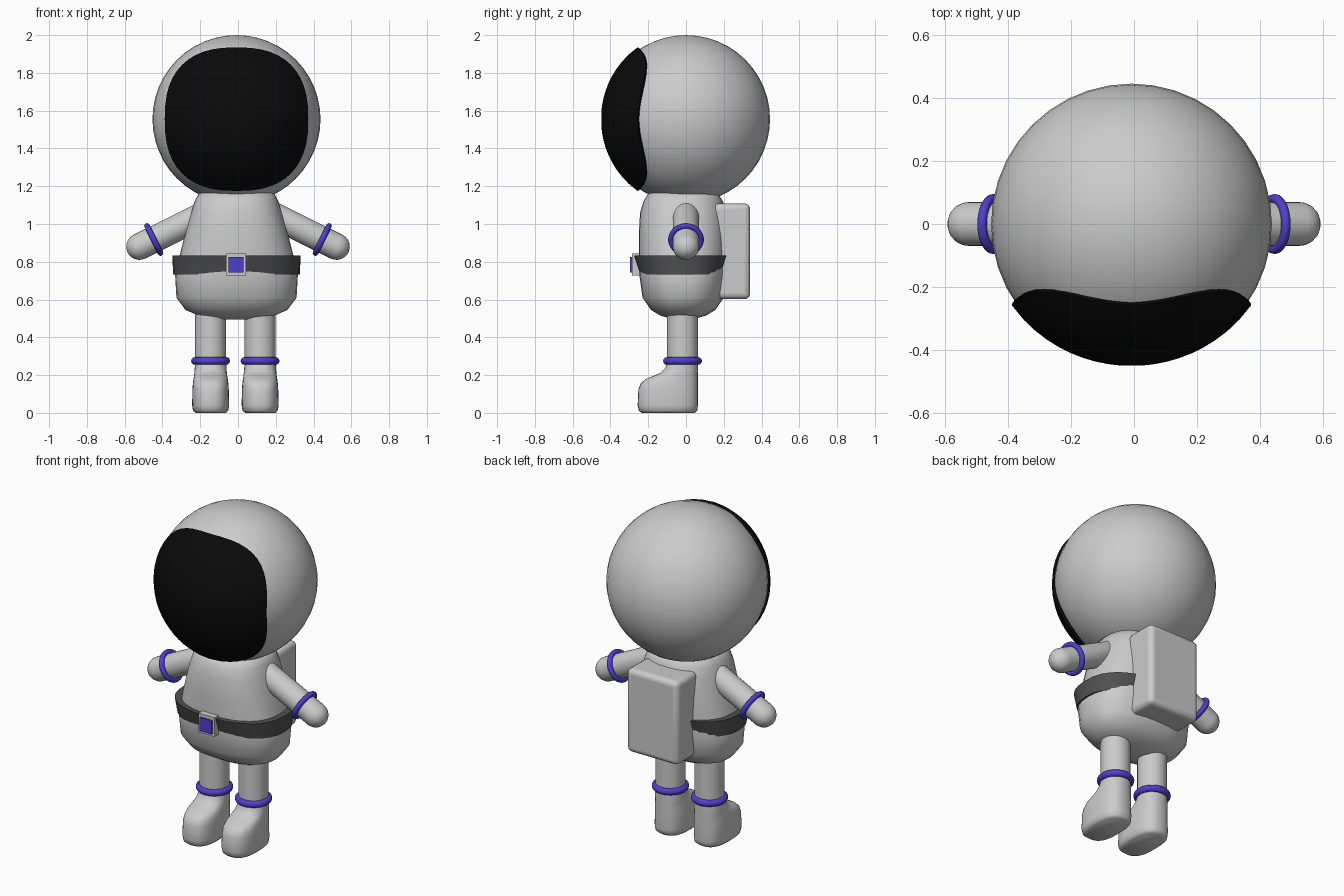
import bpy, bmesh, math
from mathutils import Vector, Matrix

if "Cube" in bpy.data.objects:
    bpy.data.objects.remove(bpy.data.objects["Cube"])

CX = -0.008  # body centre line


def material(name, rgb):
    m = bpy.data.materials.new(name)
    m.diffuse_color = (*rgb, 1)
    m.use_nodes = True
    m.node_tree.nodes["Principled BSDF"].inputs["Base Color"].default_value = m.diffuse_color
    return m


BLACK = material("black", (0.003, 0.003, 0.003))
DARK = material("dark_grey", (0.08, 0.08, 0.08))
PURPLE = material("purple", (0.08, 0.05, 0.6))


def finish(ob, name, mat=None, angle=50):
    ob.name = name
    if mat:
        ob.data.materials.append(mat)
    bpy.ops.object.select_all(action='DESELECT')
    ob.select_set(True)
    bpy.context.view_layer.objects.active = ob
    bpy.ops.object.shade_smooth_by_angle(angle=math.radians(angle))
    return ob


def skin(name, rings, mat=None, matrix=None, angle=50, closed=False):
    """Bridge equal-length rings of points; cap the ends or close the loop."""
    bm = bmesh.new()
    vs = [[bm.verts.new(p) for p in r] for r in rings]
    n = len(vs[0])
    pairs = list(zip(vs, vs[1:])) + ([(vs[-1], vs[0])] if closed else [])
    for a, b in pairs:
        for i in range(n):
            j = (i + 1) % n
            bm.faces.new((a[i], a[j], b[j], b[i]))
    if not closed:
        bm.faces.new(vs[0][::-1])
        bm.faces.new(vs[-1])
    bmesh.ops.recalc_face_normals(bm, faces=bm.faces)
    if matrix:
        bm.transform(matrix)
    me = bpy.data.meshes.new(name)
    bm.to_mesh(me)
    bm.free()
    ob = bpy.data.objects.new(name, me)
    bpy.context.collection.objects.link(ob)
    return finish(ob, name, mat, angle)


def oval(z, cx, cy, hx, hy, p=2.0, n=32):
    """Superellipse ring at height z."""
    pts = []
    for i in range(n):
        c, s = math.cos(math.tau * i / n), math.sin(math.tau * i / n)
        pts.append(Vector((cx + hx * math.copysign(abs(c) ** (2 / p), c),
                           cy + hy * math.copysign(abs(s) ** (2 / p), s), z)))
    return pts


def box(name, x, y, z, bevel, mat=None):
    bpy.ops.mesh.primitive_cube_add(size=1, location=[sum(r) / 2 for r in (x, y, z)])
    ob = bpy.context.object
    ob.data.transform(Matrix.Diagonal([r[1] - r[0] for r in (x, y, z)] + [1]))
    if bevel:
        b = ob.modifiers.new("bevel", 'BEVEL')
        b.width, b.segments = bevel, 4
    return finish(ob, name, mat)


def band(name, loc, direction, major, minor):
    bpy.ops.mesh.primitive_torus_add(major_radius=major, minor_radius=minor,
                                     major_segments=36, minor_segments=12)
    ob = bpy.context.object
    ob.location = loc
    ob.rotation_euler = direction.to_track_quat('Z', 'Y').to_euler()
    return finish(ob, name, PURPLE)


# helmet
bpy.ops.mesh.primitive_uv_sphere_add(segments=40, ring_count=24, radius=0.445,
                                     location=(CX, 0, 1.555))
finish(bpy.context.object, "helmet")

# visor: rounded-square cap hugging the helmet, with a rim tucked inside it
rings = []
for k in range(1, 11):
    t = k / 10
    ring = oval(0, 0, 0, 0.38 * t, 0.38 * t, 2 + 0.5 * t, 48)
    rings.append([(CX + p.x, -0.45 * math.sqrt(1 - (p.length / 0.463) ** 2), 1.555 + p.y)
                  for p in ring])
rings.append([(CX + (x - CX) * 0.93, y * 0.93, 1.555 + (z - 1.555) * 0.93)
              for x, y, z in rings[-1]])
skin("visor", rings, BLACK)

# torso: (z, half width, half depth)
torso = [(0.495, 0.12, 0.05), (0.515, 0.2, 0.12), (0.545, 0.27, 0.17), (0.61, 0.318, 0.215),
         (0.73, 0.325, 0.232), (0.83, 0.302, 0.235), (0.95, 0.272, 0.235),
         (1.06, 0.242, 0.228), (1.12, 0.222, 0.21), (1.17, 0.195, 0.18)]
skin("torso", [oval(z, CX, -0.015, hx, hy, 2.4) for z, hx, hy in torso], angle=70)

# belt: hollow band wider at the top
belt = [(0.732, 0.335, 0.222), (0.832, 0.34, 0.256), (0.832, 0.29, 0.21), (0.732, 0.29, 0.2)]
skin("belt", [oval(z, CX, -0.02, hx, hy, 2.4) for z, hx, hy in belt], DARK, closed=True)
box("buckle_frame", (-0.064, 0.042), (-0.286, -0.24), (0.727, 0.843), 0)
box("buckle_plate", (-0.05, 0.029), (-0.296, -0.25), (0.742, 0.824), 0, PURPLE)

# backpack
box("backpack", (-0.18, 0.165), (0.14, 0.34), (0.602, 1.108), 0.03)

# boot sections: (z, toe y, heel y, half width)
boot = [(0, -0.235, 0.045, 0.08), (0.012, -0.25, 0.06, 0.093), (0.04, -0.256, 0.063, 0.098),
        (0.125, -0.252, 0.063, 0.096), (0.155, -0.24, 0.063, 0.094), (0.178, -0.215, 0.063, 0.091),
        (0.195, -0.175, 0.063, 0.088), (0.212, -0.135, 0.063, 0.086),
        (0.24, -0.108, 0.063, 0.084), (0.275, -0.1, 0.063, 0.082)]

for s, side in ((-1, "left"), (1, "right")):
    # leg, boot and ankle band
    x = -0.014 + s * 0.131
    skin(f"{side}_leg", [oval(z, x, -0.018, 0.082, 0.082) for z in (0.26, 0.57)])
    skin(f"{side}_boot", [oval(z, x, (a + b) / 2, w, (b - a) / 2, 2 + 0.6 * min(1, (0.275 - z) / 0.1))
                          for z, a, b, w in boot], angle=70)
    band(f"{side}_ankle_band", (x, -0.018, 0.275), Vector((0, 0, 1)), 0.083, 0.02)

    # arm: capsule from shoulder to hand, with wrist band
    shoulder, hand = Vector((s * 0.19, 0, 1.045)), Vector((s * 0.522, 0, 0.88))
    d = hand - shoulder
    r, cap = 0.07, [math.radians(a) for a in (4, 22, 40, 58, 74, 90)]
    prof = [(-r * math.cos(a), r * math.sin(a)) for a in cap]
    prof += [(d.length + r * math.cos(a), r * math.sin(a)) for a in reversed(cap)]
    m = Matrix.Translation(shoulder) @ d.to_track_quat('Z', 'Y').to_matrix().to_4x4()
    skin(f"{side}_arm", [oval(z, 0, 0, w, w, 2, 28) for z, w in prof], matrix=m)
    band(f"{side}_wrist_band", (s * 0.446, 0, 0.918), d, 0.08, 0.015)
